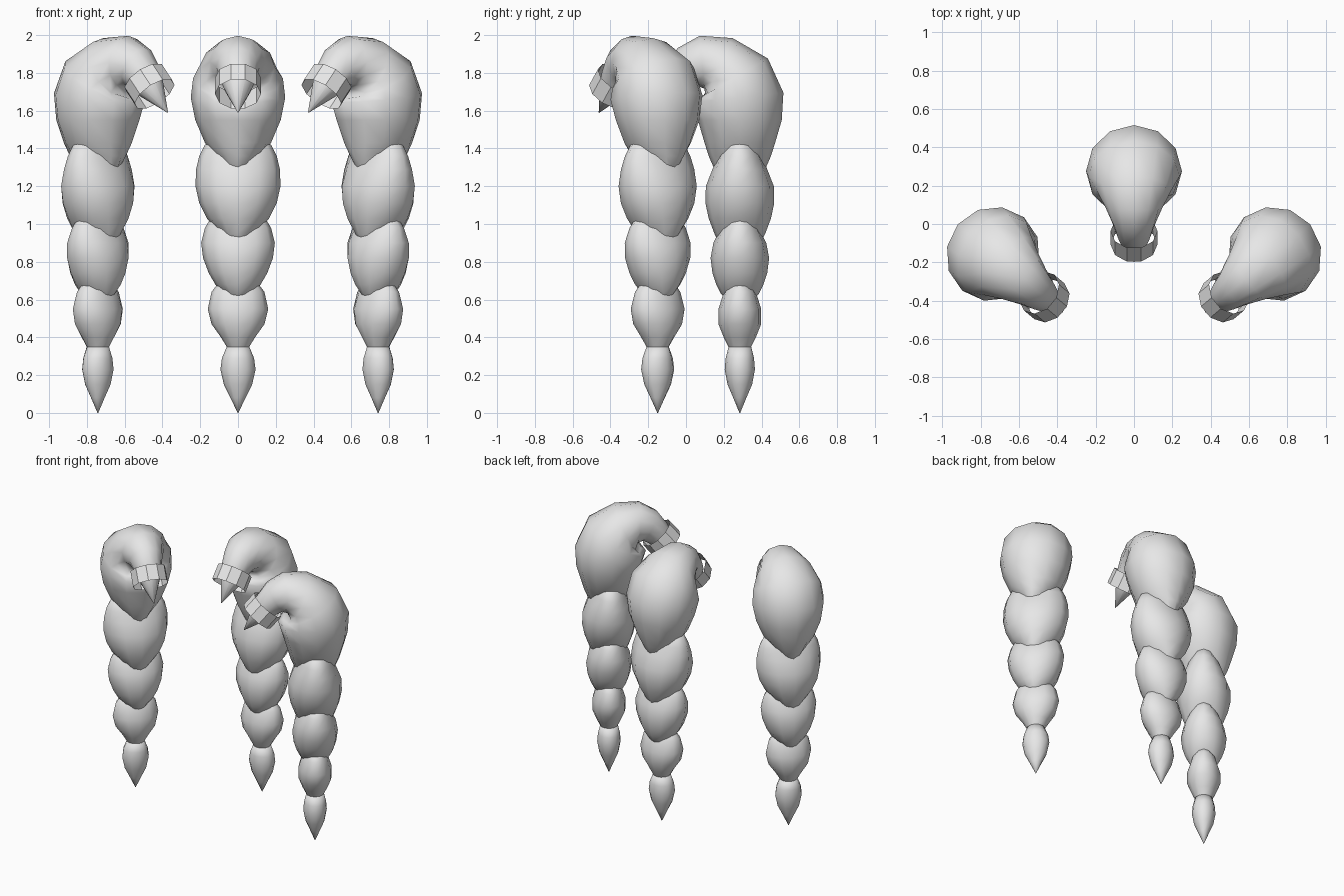
import bpy, bmesh, math
from mathutils import Matrix, Vector

if "Cube" in bpy.data.objects:
    bpy.data.objects.remove(bpy.data.objects["Cube"])

grey = bpy.data.materials.new("light grey")
grey.diffuse_color = (0.8, 0.8, 0.8, 1)
grey.use_nodes = True
grey.node_tree.nodes["Principled BSDF"].inputs["Base Color"].default_value = grey.diffuse_color


def loft(name, stations, place, sides=12, caps=True, shift=0.0):
    """Skin elliptical sections: (forward, z, tilt in degrees, in-plane radius, side radius)."""
    bm = bmesh.new()
    rings = []
    for d, z, tilt, ru, rv in stations:
        t = math.radians(tilt)
        # tilt 0 points backward, 90 points up
        out = Vector((0, math.cos(t), math.sin(t)))
        ring = []
        for k in range(sides):
            a = 2 * math.pi * (k + shift) / sides
            p = Vector((rv * math.sin(a), -d, z)) + out * (ru * math.cos(a))
            ring.append(bm.verts.new(place @ p))
        rings.append(ring)
    for a, b in zip(rings, rings[1:]):
        for k in range(sides):
            n = (k + 1) % sides
            bm.faces.new((a[k], a[n], b[n], b[k]))
    if caps:
        bm.faces.new(rings[0])
        bm.faces.new(rings[-1])
    bmesh.ops.recalc_face_normals(bm, faces=bm.faces)
    mesh = bpy.data.meshes.new(name)
    bm.to_mesh(mesh)
    bm.free()
    mesh.materials.append(grey)
    obj = bpy.data.objects.new(name, mesh)
    bpy.context.collection.objects.link(obj)
    if caps:
        mesh.shade_smooth()
    return obj


# top lobe that rises, curls forward and ends in a point
CURL = [
    (0, 1.20, 0, .05, .02), (0, 1.28, 0, .13, .06), (0, 1.36, 0, .165, .12),
    (0, 1.43, 0, .187, .175), (0, 1.55, 0, .222, .226), (.01, 1.67, 6, .242, .25),
    (.035, 1.77, 30, .212, .238), (.11, 1.83, 65, .17, .195),
    (.20, 1.857, 95, .14, .148), (.275, 1.83, 118, .115, .115),
    (.325, 1.775, 139, .095, .095), (.36, 1.73, 139, .08, .08),
    (.483, 1.59, 139, .002, .002),
]

# hanging plaits: (z, side radius, front radius)
PLAITS = {
    "upper_plait": [(1.45, .10, .04), (1.42, .175, .085), (1.36, .205, .115),
                    (1.29, .222, .145), (1.20, .225, .18), (1.11, .205, .182),
                    (1.03, .165, .165), (.95, .10, .135), (.88, .03, .10), (.84, .01, .03)],
    "middle_plait": [(1.05, .09, .04), (1.03, .145, .07), (.98, .175, .10),
                     (.90, .195, .14), (.82, .185, .155), (.74, .155, .145),
                     (.68, .12, .125), (.63, .07, .10), (.57, .015, .04)],
    "lower_plait": [(.70, .07, .04), (.68, .11, .06), (.64, .14, .085),
                    (.55, .16, .113), (.47, .14, .113), (.40, .09, .085),
                    (.35, .06, .06), (.30, .03, .03)],
    "tail_tip": [(.35, .06, .06), (.29, .085, .075), (.23, .093, .08),
                 (.15, .075, .065), (.08, .04, .035), (0, .002, .002)],
}

# open band around the curl's end
BAND = [(.357 + s * .036, 1.73 - s * .042, 139, .122, .122) for s in (-1, 1)]

# three braids, the outer two turned inward
for side, x, y, turn in (("centre", 0, .285, 0), ("right", .742, -.15, -50),
                         ("left", -.742, -.15, 50)):
    place = Matrix.Translation((x, y, 0)) @ Matrix.Rotation(math.radians(turn), 4, 'Z')
    loft(side + "_curl", CURL, place)
    for part, rows in PLAITS.items():
        loft(side + "_" + part, [(0, z, 0, ry, rx) for z, rx, ry in rows], place)
    loft(side + "_band", BAND, place, sides=10, caps=False, shift=.5)
